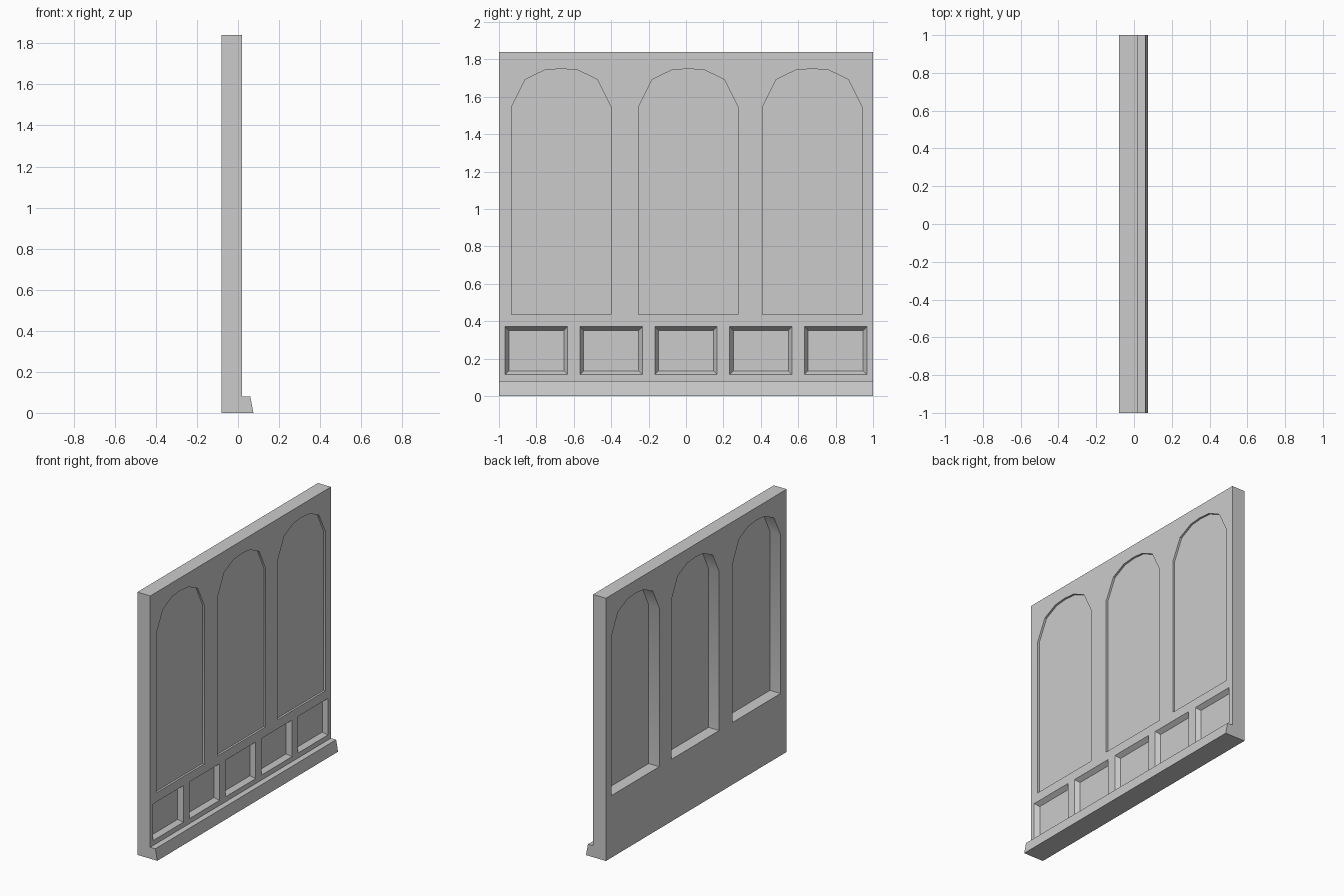
import bpy, bmesh, math

cube = bpy.data.objects.get("Cube")
if cube:
    bpy.data.objects.remove(cube, do_unlink=True)

grey = bpy.data.materials.new("plaster_grey")
grey.use_nodes = True
colour = (0.6, 0.6, 0.6, 1)
grey.diffuse_color = colour
grey.node_tree.nodes["Principled BSDF"].inputs["Base Color"].default_value = colour


def loft(name, ring_a, ring_b):
    """Closed solid between two matching rings of points."""
    bm = bmesh.new()
    a = [bm.verts.new(p) for p in ring_a]
    b = [bm.verts.new(p) for p in ring_b]
    bm.faces.new(a)
    bm.faces.new(b[::-1])
    for i in range(len(a)):
        j = (i + 1) % len(a)
        bm.faces.new((a[j], a[i], b[i], b[j]))
    bmesh.ops.recalc_face_normals(bm, faces=bm.faces)
    mesh = bpy.data.meshes.new(name)
    bm.to_mesh(mesh)
    bm.free()
    mesh.materials.append(grey)
    obj = bpy.data.objects.new(name, mesh)
    bpy.context.collection.objects.link(obj)
    return obj


BACK, FACE = -0.08, 0.02

# Wall slab with a sloped skirting along its foot
profile = [(BACK, 0), (0.075, 0), (0.06, 0.08), (FACE, 0.08), (FACE, 1.84), (BACK, 1.84)]
wall = loft("panelled_wall", [(x, -1, z) for x, z in profile], [(x, 1, z) for x, z in profile])

cutters = []


def arch(x, cy):
    """Arched outline in the plane at x, centred on cy."""
    half = [(0.265, 0.435), (0.265, 1.547), (0.193, 1.692), (0.09, 1.742)]
    right = [(x, cy + y, z) for y, z in half]
    left = [(x, cy - y, z) for y, z in reversed(half)]
    return right + [(x, cy, 1.75)] + left


def rect(x, cy, w, h):
    """Rectangle in the plane at x, centred on cy."""
    return [(x, cy + sy * w, 0.243 + sz * h) for sy, sz in ((-1, -1), (1, -1), (1, 1), (-1, 1))]


# Arched recesses: shallow on the panelled side, deep behind
for cy in (-0.667, 0.012, 0.675):
    cutters.append(loft("arch_front_cutter", arch(0.006, cy), arch(FACE + 0.02, cy)))
    cutters.append(loft("arch_back_cutter", arch(BACK - 0.02, cy), arch(0.002, cy)))

# Row of bevelled rectangular panels
DEPTH, SLOPE, OVER = 0.03, 0.02, 0.01
grow = SLOPE * OVER / DEPTH
for i in range(5):
    cy = (i - 2) * 0.4
    cutters.append(loft("panel_cutter",
                        rect(FACE - DEPTH, cy, 0.167 - SLOPE, 0.128 - SLOPE),
                        rect(FACE + OVER, cy, 0.167 + grow, 0.128 + grow)))

# Carve the recesses, then drop the cutters
bpy.context.view_layer.objects.active = wall
wall.select_set(True)
for cutter in cutters:
    mod = wall.modifiers.new("recess", "BOOLEAN")
    mod.operation = "DIFFERENCE"
    mod.solver = "EXACT"
    mod.object = cutter
    bpy.ops.object.modifier_apply(modifier=mod.name)
    bpy.data.objects.remove(cutter, do_unlink=True)

bpy.ops.object.shade_smooth_by_angle(angle=math.radians(30))
